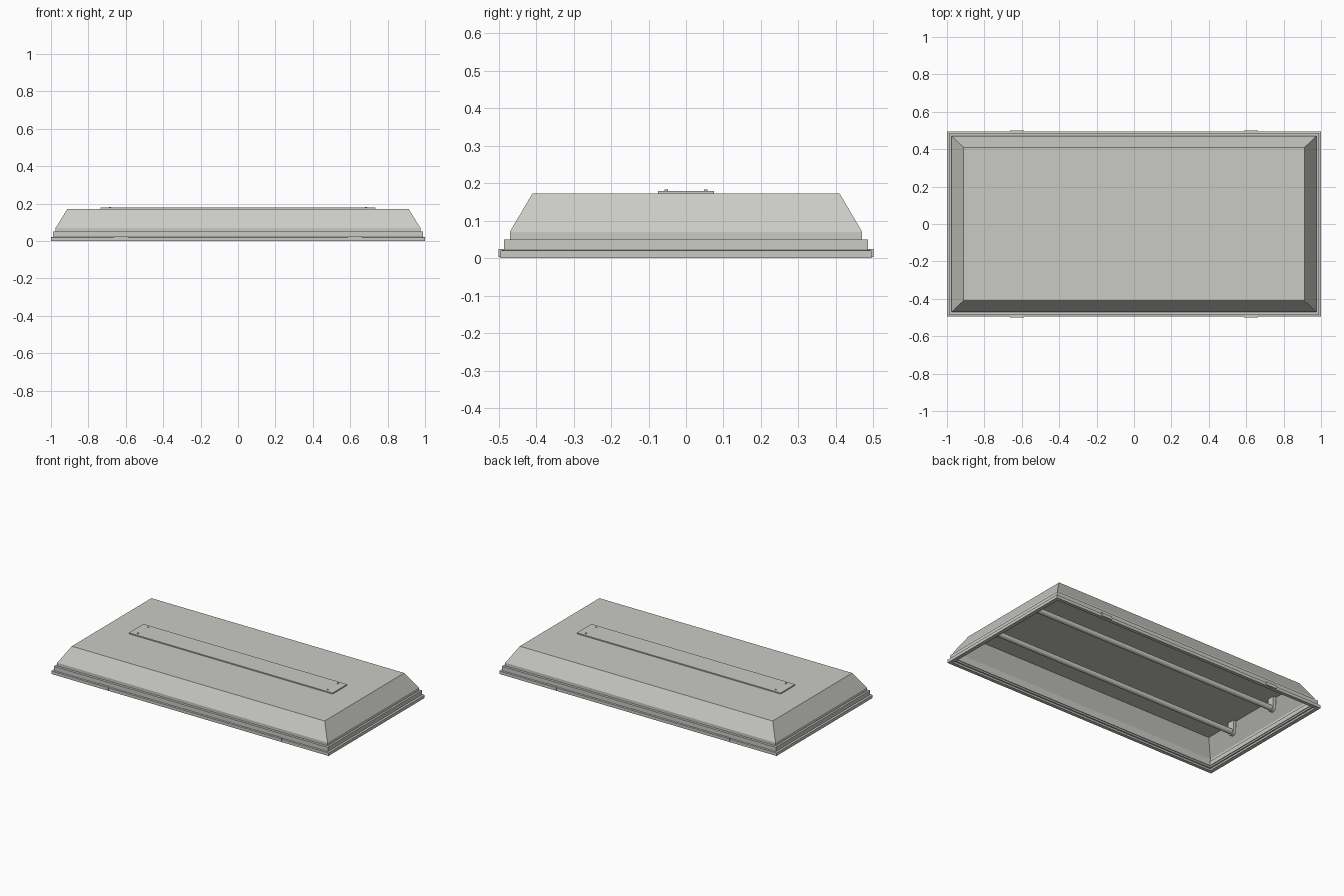
import bpy, bmesh, math
from mathutils import Matrix

if "Cube" in bpy.data.objects:
    bpy.data.objects.remove(bpy.data.objects["Cube"])

grey = bpy.data.materials.new("painted_grey")
grey.diffuse_color = (0.59, 0.59, 0.56, 1)
grey.use_nodes = True
grey.node_tree.nodes["Principled BSDF"].inputs["Base Color"].default_value = grey.diffuse_color


def finish(bm, name):
    bmesh.ops.recalc_face_normals(bm, faces=bm.faces)
    mesh = bpy.data.meshes.new(name)
    bm.to_mesh(mesh)
    bm.free()
    mesh.materials.append(grey)
    ob = bpy.data.objects.new(name, mesh)
    bpy.context.collection.objects.link(ob)
    return ob


def box(name, x0, x1, y0, y1, z0, z1):
    bm = bmesh.new()
    m = Matrix.Translation(((x0 + x1) / 2, (y0 + y1) / 2, (z0 + z1) / 2))
    m = m @ Matrix.Diagonal((x1 - x0, y1 - y0, z1 - z0, 1))
    bmesh.ops.create_cube(bm, size=1, matrix=m)
    return finish(bm, name)


def cylinder(name, r, length, loc, axis='Z', segs=16):
    bm = bmesh.new()
    m = Matrix.Translation(loc)
    if axis == 'X':
        m = m @ Matrix.Rotation(math.pi / 2, 4, 'Y')
    bmesh.ops.create_cone(bm, cap_ends=True, segments=segs, radius1=r,
                          radius2=r, depth=length, matrix=m)
    ob = finish(bm, name)
    for p in ob.data.polygons:
        p.use_smooth = len(p.vertices) == 4
    return ob


def rect_loft(name, rings, closed=False):
    """Skin rectangular rings (half x, half y, z); cap both ends or join them."""
    bm = bmesh.new()
    loops = [[bm.verts.new((sx * hx, sy * hy, z))
              for sx, sy in ((-1, -1), (1, -1), (1, 1), (-1, 1))]
             for hx, hy, z in rings]
    pairs = list(zip(loops, loops[1:]))
    if closed:
        pairs.append((loops[-1], loops[0]))
    else:
        bm.faces.new(loops[0])
        bm.faces.new(loops[-1])
    for a, b in pairs:
        for i in range(4):
            j = (i + 1) % 4
            bm.faces.new((a[i], a[j], b[j], b[i]))
    return finish(bm, name)


# Hollow tapered housing: outer skin up, inner skin back down to the rim
outer = [(0.975, 0.47, 0.05), (0.975, 0.47, 0.07), (0.912, 0.41, 0.172)]
inner = [(0.906, 0.404, 0.166), (0.967, 0.462, 0.069), (0.967, 0.462, 0.05)]
bm_rings = outer + inner
shell = bmesh.new()
loops = [[shell.verts.new((sx * hx, sy * hy, z))
          for sx, sy in ((-1, -1), (1, -1), (1, 1), (-1, 1))]
         for hx, hy, z in bm_rings]
for a, b in list(zip(loops, loops[1:])) + [(loops[-1], loops[0])]:
    if (a, b) == (loops[2], loops[3]):
        shell.faces.new(a)
        shell.faces.new(b)
        continue
    for i in range(4):
        j = (i + 1) % 4
        shell.faces.new((a[i], a[j], b[j], b[i]))
finish(shell, "housing")

# Stepped rim and door frame
rect_loft("rim", [(0.988, 0.486, 0.022), (0.988, 0.486, 0.05),
                  (0.96, 0.458, 0.05), (0.96, 0.458, 0.022)], True)
rect_loft("door_frame", [(1.0, 0.495, 0), (1.0, 0.495, 0.02),
                         (0.988, 0.486, 0.022), (0.965, 0.463, 0.022),
                         (0.965, 0.463, 0.012), (0.975, 0.473, 0.012),
                         (0.975, 0.473, 0)], True)

# Latches on the two long sides
for sy in (-1, 1):
    for sx in (-1, 1):
        y = sorted((sy * 0.486, sy * 0.5))
        box("latch", sx * 0.625 - 0.038, sx * 0.625 + 0.038, *y, 0.003, 0.024)

# Mounting plate with four screws
box("mounting_plate", -0.735, 0.735, -0.075, 0.075, 0.172, 0.179)
for x in (-0.685, 0.685):
    for y in (-0.053, 0.053):
        cylinder("plate_screw", 0.005, 0.004, (x, y, 0.181), segs=12)

# Two lamp tubes held in round-ended sockets
for y in (-0.18, 0.18):
    cylinder("lamp_tube", 0.017, 1.78, (0, y, 0.1), 'X', 20)
    for s in (-1, 1):
        bm = bmesh.new()
        r = 0.024
        pts = [(y - r, 0.168), (y + r, 0.168)]
        pts += [(y + r * math.cos(a), 0.1 - r * math.sin(a))
                for a in (math.pi * k / 10 for k in range(11))]
        face = bm.faces.new([bm.verts.new((s * 0.885, py, pz)) for py, pz in pts])
        ext = bmesh.ops.extrude_face_region(bm, geom=[face])
        # keep the starting face so the socket is solid
        new = [g for g in ext["geom"] if isinstance(g, bmesh.types.BMVert)]
        bmesh.ops.translate(bm, verts=new, vec=(s * 0.02, 0, 0))
        finish(bm, "lamp_socket")
